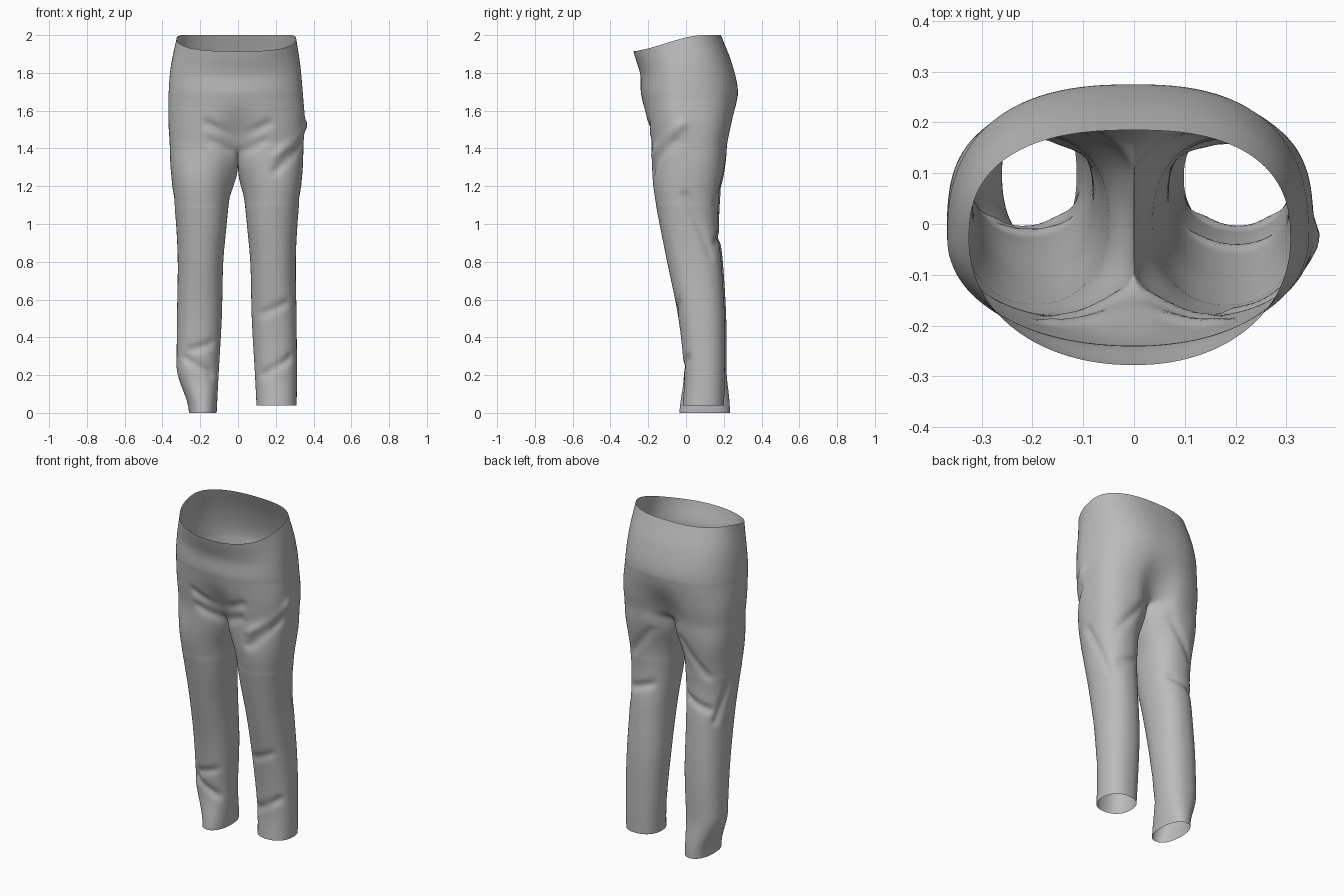
import bpy, bmesh, math
from mathutils import Vector
from mathutils.geometry import intersect_point_line

cube = bpy.data.objects.get("Cube")
if cube:
    bpy.data.objects.remove(cube)

HALF, SEAM = 64, 26            # points round one outer half, points along the crotch seam
TORSO_ROWS, LEG_ROWS = 44, 120
CROTCH = 1.42                  # height where the legs divide

# height, right reach, left reach, front, back
TORSO = [(2, .325, .308, -.278, .185), (1.85, .355, .33, -.243, .243),
         (1.7, .367, .343, -.238, .275), (1.55, .37, .355, -.215, .253),
         (CROTCH, .362, .347, -.195, .225)]
# height, inner, outer, front, back
LEG = [(CROTCH, 0, .347, -.195, .225), (1.2, .03, .335, -.175, .183),
       (1, .047, .315, -.14, .167), (.8, .065, .306, -.1, .187),
       (.5, .073, .31, -.04, .205), (.2, .09, .312, -.01, .205),
       (0, .1, .31, -.02, .2)]
HEM = {"left": .04, "right": 0}


def sample(table, z):
    """Smooth interpolation of a table that runs downward in height."""
    last = len(table) - 1
    i = 0
    while i < last - 1 and table[i + 1][0] > z:
        i += 1
    before, a, b, after = (table[min(max(i + k, 0), last)] for k in (-1, 0, 1, 2))
    h = b[0] - a[0]
    t = (z - a[0]) / h
    ease = t * t * (3 - 2 * t)
    out = []
    for va, vb, vp, vn in zip(a[1:], b[1:], before[1:], after[1:]):
        slope_a = (vb - vp) / (b[0] - before[0]) * h
        slope_b = (vn - va) / (after[0] - a[0]) * h
        out.append(va + (vb - va) * ease
                   + t * (1 - t) * ((1 - t) * slope_a - t * slope_b))
    return out


def smooth(t):
    t = min(max(t, 0), 1)
    return t * t * (3 - 2 * t)


def power(value, exponent):
    return math.copysign(abs(value) ** exponent, value)


def torso_point(side, phi, z):
    right, left, front, back = sample(TORSO, z)
    reach = left if side > 0 else right
    low = smooth((1.72 - z) / .3)
    c, s = math.cos(phi), math.sin(phi)
    middle = -.03 + .03 * low
    exponent = (.95 if c > 0 else .8) - .15 * low
    x = side * reach * power(s, exponent)
    y = middle + ((front if c > 0 else back) - middle) * abs(c) ** exponent
    # Groove at the centre front and centre back, deeper toward the crotch
    depth = (.07 if c > 0 else .09) * low * low
    y += math.copysign(depth, c) * math.exp(-(x / .07) ** 2)
    # Waist dips toward the front
    dip = .088 * smooth((z - 1.6) / .4) * smooth((.1 - y) / .42)
    return Vector((x, y, z - dip))


def leg_point(side, phi, z):
    inner, outer, front, back = sample(LEG, z)
    if side < 0:
        # The right leg hangs further out and its cuff is narrow and deep
        cuff = smooth(1 - z / .25)
        inner += .013
        outer += .013 - .063 * cuff
        front -= .015 * cuff
        back += .008 + .024 * cuff
    x = (inner + outer) / 2 + (outer - inner) / 2 * power(math.sin(phi), .9)
    y = (front + back) / 2 - (back - front) / 2 * power(math.cos(phi), .9)
    return Vector((side * x, y, z))


bm = bmesh.new()


def skin(upper, lower):
    """Join two closed rings with quads."""
    for i in range(len(upper)):
        bm.faces.new((upper[i - 1], lower[i - 1], lower[i], upper[i]))


# Hips: closed rings that run front, left, back, right
angles = [math.pi * i / HALF for i in range(HALF + 1)]
ring = None
for row in range(TORSO_ROWS + 1):
    z = TORSO[0][0] + (CROTCH - TORSO[0][0]) * row / TORSO_ROWS
    above = ring
    ring = [bm.verts.new(torso_point(1, a, z)) for a in angles]
    ring += [bm.verts.new(torso_point(-1, a, z)) for a in reversed(angles[1:-1])]
    if above:
        skin(above, ring)

# Crotch seam: a sagging line from centre back to centre front
seam = []
for k in range(1, SEAM):
    t = k / SEAM
    point = ring[HALF].co.lerp(ring[0].co, t)
    point.z -= .105 * math.sin(math.pi * t) ** .8
    seam.append(bm.verts.new(point))

# Legs: each starts from its half of the hips plus the seam
OPEN = math.radians(50)
phis = [-OPEN + (math.pi + 2 * OPEN) * i / HALF for i in range(HALF + 1)]
phis += [math.pi + OPEN + (math.pi - 2 * OPEN) * k / SEAM for k in range(1, SEAM)]
halves = {"left": ring[:HALF + 1], "right": ring[:1] + ring[:HALF - 1:-1]}
for name, half in halves.items():
    side = 1 if name == "left" else -1
    upper = half + seam
    start = [v.co.copy() for v in upper]
    for row in range(1, LEG_ROWS + 1):
        z = CROTCH + (HEM[name] - CROTCH) * row / LEG_ROWS
        drop = CROTCH - z
        blend = 1 - (1 - smooth(drop / .3)) ** 1.5
        lower = []
        for p, phi in zip(start, phis):
            q = p.lerp(leg_point(side, phi, z), blend)
            q.z = z + (p.z - CROTCH) * max(0, 1 - drop / .4)
            lower.append(bm.verts.new(q))
        skin(upper[::side], lower[::side])
        upper = lower

# Relax the cloth around the crotch
near = [v for v in bm.verts if 1.1 < v.co.z < 1.68]
for _ in range(14):
    bmesh.ops.smooth_vert(bm, verts=near, factor=.5, use_axis_x=True,
                          use_axis_y=True, use_axis_z=True)

# Folds: sides, start, end, depth (negative makes a ridge)
BOTH, LEFT, RIGHT = (1, -1), (1,), (-1,)
FOLDS = [
    (BOTH, (.03, -.2, 1.46), (.16, -.2, 1.53), .012),      # above the crotch
    (BOTH, (.03, -.16, 1.38), (.14, -.19, 1.44), .01),
    (LEFT, (.36, -.02, 1.53), (.2, -.19, 1.36), -.014),    # hip pull
    (LEFT, (.35, -.06, 1.44), (.2, -.18, 1.28), .012),
    (BOTH, (.33, 0, 1.15), (.3, .14, .83), .011),          # outer knee
    (BOTH, (.1, .17, .96), (.28, .17, .9), .014),          # behind the knee
    (BOTH, (.1, .2, 1.3), (.27, .17, 1.1), .01),           # below the seat
    (LEFT, (.12, -.04, .52), (.26, -.05, .58), .009),      # shins
    (RIGHT, (.12, -.02, .37), (.26, -.02, .33), .011),
    (BOTH, (.13, 0, .2), (.28, 0, .29), .012)]
WIDTH = .024
bmesh.ops.recalc_face_normals(bm, faces=bm.faces[:])
bm.normal_update()
if max(bm.verts, key=lambda v: v.co.x).normal.x < 0:
    bmesh.ops.reverse_faces(bm, faces=bm.faces[:])
    bm.normal_update()
push = [0] * len(bm.verts)
for sides, a, b, depth in FOLDS:
    for side in sides:
        flip = Vector((side, 1, 1))
        first, second = Vector(a) * flip, Vector(b) * flip
        for i, v in enumerate(bm.verts):
            t = intersect_point_line(v.co, first, second)[1]
            gap = (v.co - first.lerp(second, min(max(t, 0), 1))).length
            push[i] -= depth * math.exp(-(gap / WIDTH) ** 2)
for v, amount in zip(bm.verts, push):
    v.co += v.normal * amount

mesh = bpy.data.meshes.new("trousers")
bm.to_mesh(mesh)
bm.free()
trousers = bpy.data.objects.new("trousers", mesh)
bpy.context.collection.objects.link(trousers)

# Plain grey cloth
GREY = (.5, .5, .5, 1)
cloth = bpy.data.materials.new("grey_cloth")
cloth.use_nodes = True
cloth.diffuse_color = GREY
cloth.node_tree.nodes["Principled BSDF"].inputs["Base Color"].default_value = GREY
mesh.materials.append(cloth)

bpy.context.view_layer.objects.active = trousers
trousers.select_set(True)
bpy.ops.object.shade_smooth_by_angle(angle=math.radians(60))
